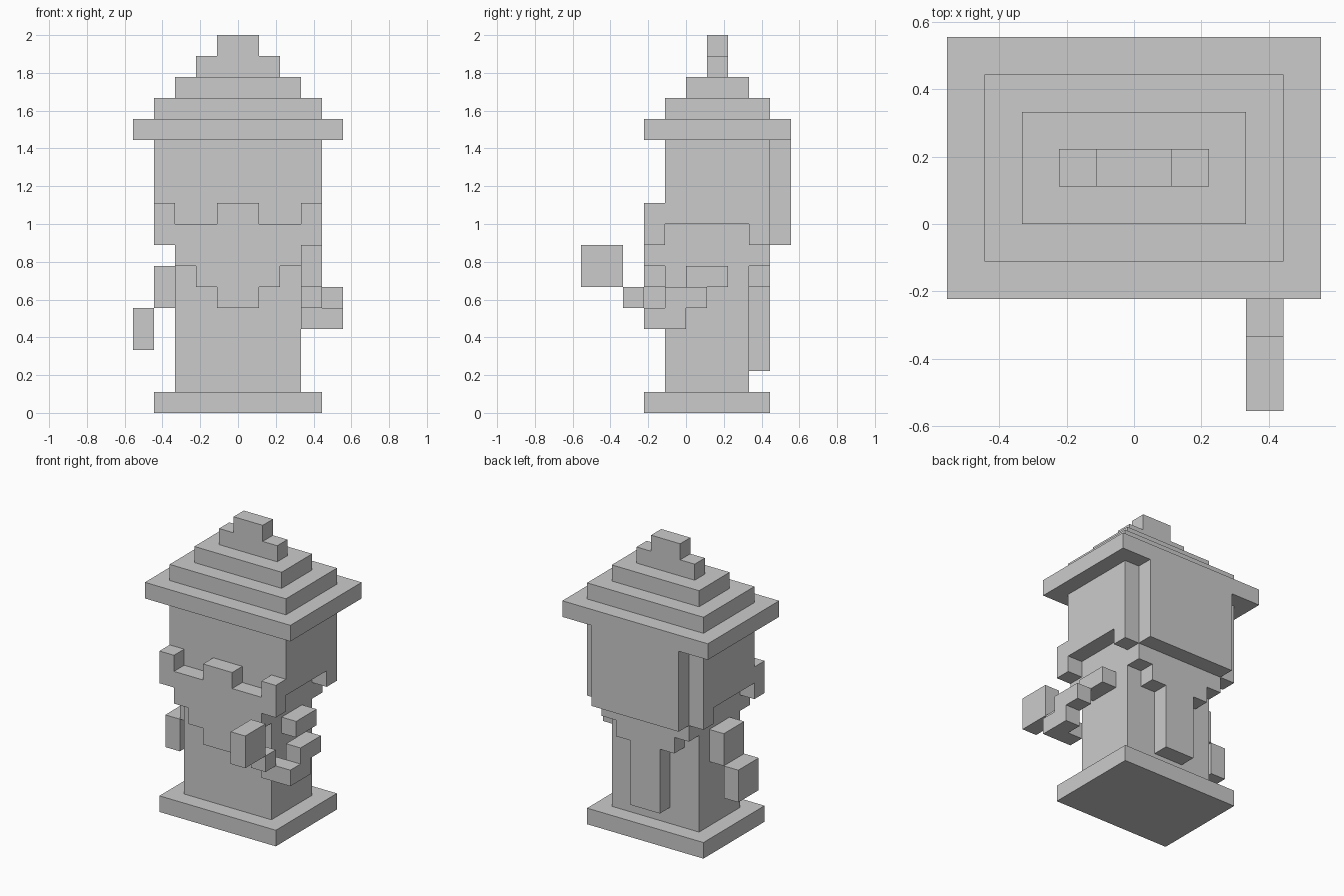
import bpy, bmesh, math
from mathutils import Vector

if "Cube" in bpy.data.objects:
    bpy.data.objects.remove(bpy.data.objects["Cube"])

U = 1 / 9  # size of one block

# Each part is a list of boxes in block units: x0, x1, y0, y1, z0, z1
def both(x0, x1, *rest):
    return [(x0, x1, *rest), (-x1, -x0, *rest)]

parts = {
    "base": [(-4, 4, -2, 4, 0, 1)],
    "body": [(-3, 3, -1, 3, 1, 9)],
    "head": [(-4, 4, -1, 4, 9, 13)] + both(3, 4, 3, 4, 8, 9),
    # stepped beard on the front, pointed at the bottom
    "beard": [(-1, 1, -2, -1, 5, 10)] + both(1, 2, -2, -1, 6, 9)
             + both(2, 3, -2, -1, 7, 9) + both(3, 4, -2, -1, 8, 10),
    # hair panel and the tail hanging below it
    "back_hair": [(-3, 3, 4, 5, 8, 13), (-3, 3, 3, 4, 7, 9),
                  (-2, 2, 3, 4, 6, 7), (-1, 1, 3, 4, 2, 6)],
    "hat_brim": [(-5, 5, -2, 5, 13, 14)],
    "hat_crown": [(-4, 4, -1, 4, 14, 15), (-3, 3, 0, 3, 15, 16),
                  (-2, 2, 1, 2, 16, 17), (-1, 1, 1, 2, 17, 18)],
    "hanging_arm": [(-4, -3, 0, 2, 5, 7), (-5, -4, 0, 2, 3, 5)],
    "raised_arm": [(3, 4, 0, 2, 6, 7), (4, 5, -1, 1, 5, 6),
                   (4, 5, -2, 0, 4, 5), (3, 4, -2, -1, 4, 5)],
    "pipe": [(3, 4, -3, -2, 5, 6), (3, 4, -5, -3, 6, 8)],
}


def cells(boxes):
    return {(x, y, z) for x0, x1, y0, y1, z0, z1 in boxes
            for x in range(x0, x1) for y in range(y0, y1) for z in range(z0, z1)}


solid = {name: cells(boxes) for name, boxes in parts.items()}
filled = set().union(*solid.values())


def build(name, blocks):
    """Outer skin of the blocks, leaving out faces buried inside the model."""
    bm = bmesh.new()
    for block in sorted(blocks):
        for axis in range(3):
            for side in (0, 1):
                near = list(block)
                near[axis] += 2 * side - 1
                if tuple(near) in filled:
                    continue
                a, b = Vector((0, 0, 0)), Vector((0, 0, 0))
                a[(axis + 1) % 3] = b[(axis + 2) % 3] = 1
                o = Vector(block)
                o[axis] += side
                quad = [o, o + a, o + a + b, o + b]
                if side == 0:
                    quad.reverse()
                bm.faces.new([bm.verts.new(p * U) for p in quad])
    bmesh.ops.remove_doubles(bm, verts=bm.verts, dist=0.001)
    # join coplanar squares into large flat faces
    bmesh.ops.dissolve_limit(bm, angle_limit=math.radians(1),
                             verts=bm.verts, edges=bm.edges)
    mesh = bpy.data.meshes.new(name)
    bm.to_mesh(mesh)
    bm.free()
    bpy.context.collection.objects.link(bpy.data.objects.new(name, mesh))


for name, blocks in solid.items():
    build(name, blocks)
